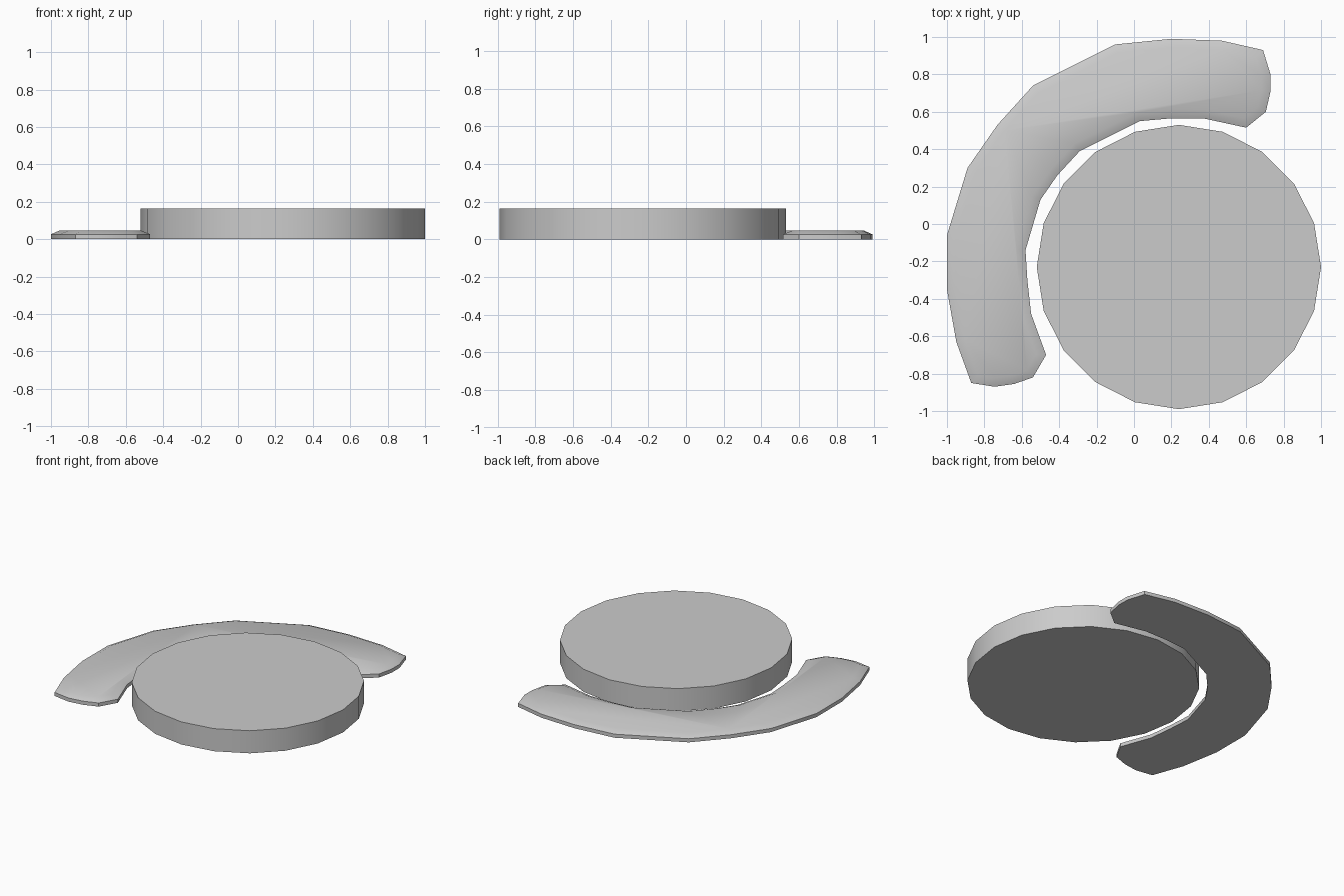
import bpy, bmesh, math

if "Cube" in bpy.data.objects:
    bpy.data.objects.remove(bpy.data.objects["Cube"])


def finish(bm, name):
    bmesh.ops.recalc_face_normals(bm, faces=bm.faces)
    mesh = bpy.data.meshes.new(name)
    bm.to_mesh(mesh)
    bm.free()
    obj = bpy.data.objects.new(name, mesh)
    bpy.context.collection.objects.link(obj)
    bpy.ops.object.select_all(action='DESELECT')
    obj.select_set(True)
    bpy.context.view_layer.objects.active = obj
    bpy.ops.object.shade_smooth_by_angle(angle=math.radians(30))
    return obj


def slab(outline, height, bevel_width=0.0, bevel_rise=0.0):
    """Closed slab from a counter-clockwise outline, optional chamfered top."""
    bm = bmesh.new()
    n = len(outline)
    rings = [[bm.verts.new((x, y, z)) for x, y in outline] for z in (0, height)]
    bm.faces.new(rings[0][::-1])
    for i in range(n):
        j = (i + 1) % n
        bm.faces.new((rings[0][i], rings[0][j], rings[1][j], rings[1][i]))
    top = bm.faces.new(rings[1])
    bm.normal_update()
    if bevel_width:
        bmesh.ops.inset_region(bm, faces=[top], thickness=bevel_width,
                               depth=bevel_rise, use_even_offset=True,
                               use_boundary=True)
    return bm


# Round raised disc
circle = [(0.24 + 0.76 * math.cos(math.tau * i / 20),
           -0.23 + 0.76 * math.sin(math.tau * i / 20)) for i in range(20)]
finish(slab(circle, 0.163), "round_disc")

# Low curved border: outer arc, lower end, inner arc, upper end
border = [
    (0.69, 0.93), (0.47, 0.98), (0.20, 0.99), (-0.10, 0.96), (-0.54, 0.74),
    (-0.73, 0.53), (-0.89, 0.30), (-1.00, -0.06), (-1.00, -0.35),
    (-0.95, -0.63), (-0.87, -0.85),
    (-0.745, -0.87), (-0.64, -0.855), (-0.54, -0.82), (-0.47, -0.70),
    (-0.55, -0.48), (-0.57, -0.30), (-0.58, -0.14), (-0.50, 0.13),
    (-0.41, 0.26), (-0.29, 0.39), (0.03, 0.55), (0.20, 0.565),
    (0.37, 0.565), (0.60, 0.515),
    (0.705, 0.60), (0.73, 0.71), (0.73, 0.80),
]
finish(slab(border, 0.026, 0.047, 0.021), "curved_border")
